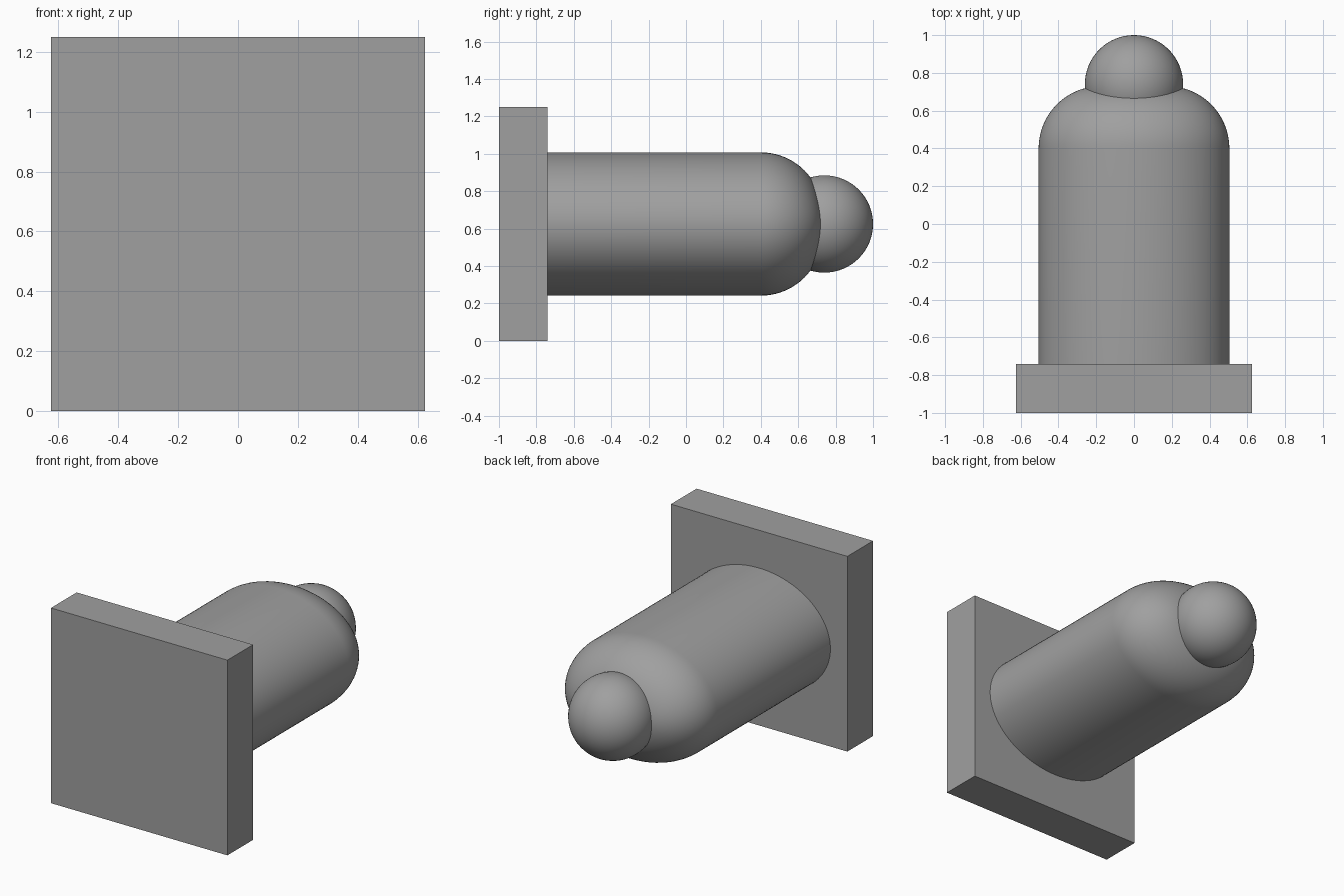
import bpy, bmesh, math

if "Cube" in bpy.data.objects:
    bpy.data.objects.remove(bpy.data.objects["Cube"])

grey = bpy.data.materials.new("mid_grey")
grey.diffuse_color = (0.35, 0.35, 0.35, 1)
grey.use_nodes = True
grey.node_tree.nodes["Principled BSDF"].inputs["Base Color"].default_value = grey.diffuse_color
MID_Z = 0.625  # height of the shared axis


def finish(obj, name, smooth=True):
    obj.name = name
    obj.data.materials.append(grey)
    if smooth:
        bpy.ops.object.select_all(action='DESELECT')
        obj.select_set(True)
        bpy.context.view_layer.objects.active = obj
        bpy.ops.object.shade_smooth_by_angle(angle=math.radians(40))


# Square base plate
bpy.ops.mesh.primitive_cube_add(size=1, location=(0, -0.87, MID_Z))
plate = bpy.context.object
plate.scale = (1.25, 0.26, 1.25)
bpy.ops.object.transform_apply(location=False, rotation=False, scale=True)
finish(plate, "base_plate", smooth=False)

# Elliptical body with a rounded far end, lofted along y
HALF_X, HALF_Z, START, SHOULDER, ROUND = 0.505, 0.383, -0.74, 0.40, 0.33
SIDES, STEPS = 96, 20
sections = [(START, 0)]  # position along y, inset from full size
for i in range(STEPS + 1):
    a = i / STEPS * math.pi / 2
    sections.append((SHOULDER + ROUND * math.sin(a), ROUND * (1 - math.cos(a))))

bm = bmesh.new()
rings = []
for y, inset in sections:
    rings.append([bm.verts.new(((HALF_X - inset) * math.cos(t), y,
                                MID_Z + (HALF_Z - inset) * math.sin(t)))
                  for t in (2 * math.pi * k / SIDES for k in range(SIDES))])
for r0, r1 in zip(rings, rings[1:]):
    for k in range(SIDES):
        n = (k + 1) % SIDES
        bm.faces.new((r0[k], r0[n], r1[n], r1[k]))
bm.faces.new(rings[0])
bm.faces.new(rings[-1])
bmesh.ops.recalc_face_normals(bm, faces=bm.faces)
mesh = bpy.data.meshes.new("body")
bm.to_mesh(mesh)
bm.free()
body = bpy.data.objects.new("body", mesh)
bpy.context.collection.objects.link(body)
finish(body, "body")

# Ball set into the rounded end
bpy.ops.mesh.primitive_uv_sphere_add(segments=64, ring_count=32, radius=0.26,
                                     location=(0, 0.74, MID_Z))
finish(bpy.context.object, "end_ball")
